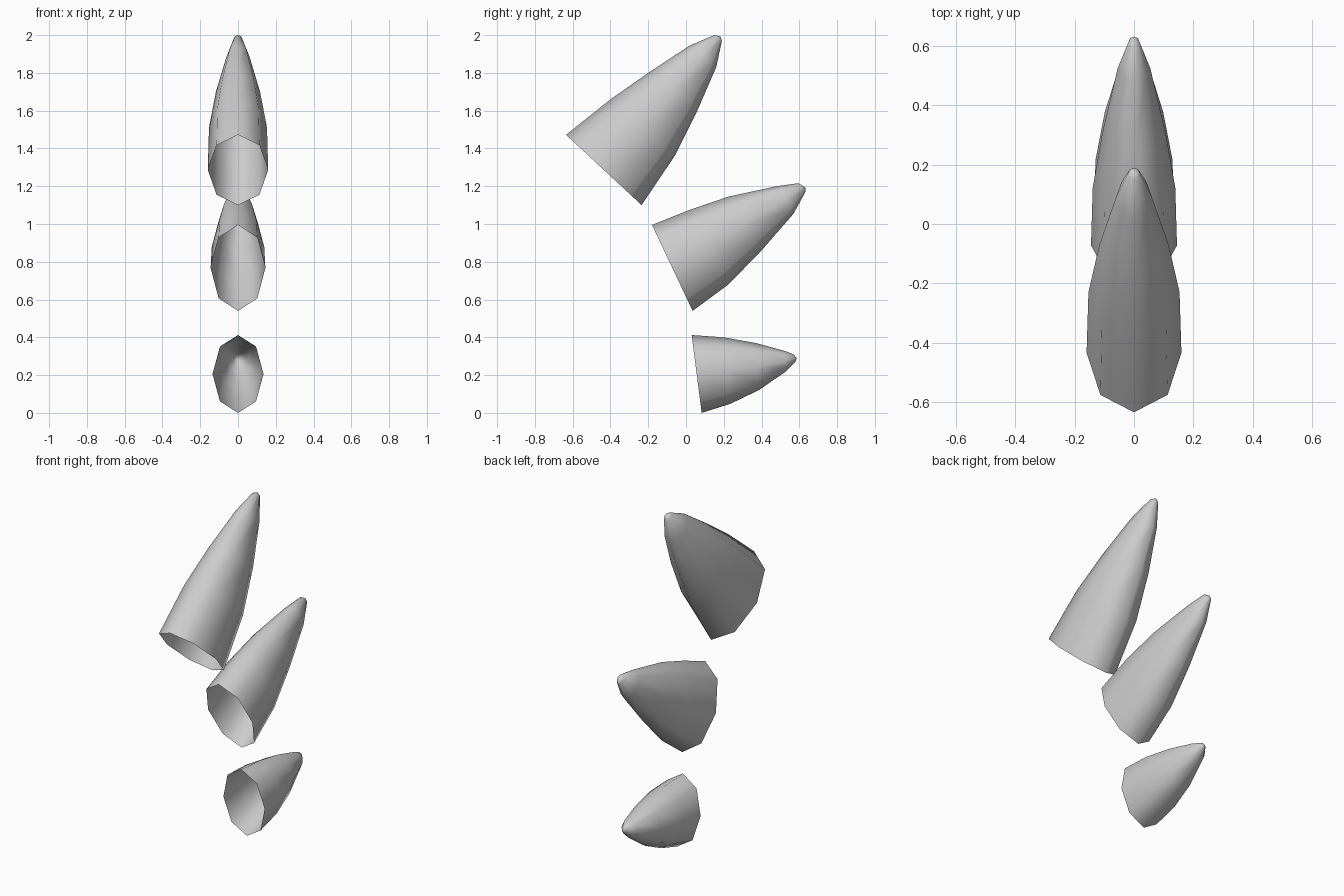
import bpy, bmesh
from math import cos, sin, tau

if "Cube" in bpy.data.objects:
    bpy.data.objects.remove(bpy.data.objects["Cube"])

SIDES = 8
WIDTH = [1.0, 0.96, 0.73, 0.38, 0.13]  # half-width taper, base to tip


def spike(name, half_width, top, bottom, tip):
    """Open octagonal cone lofted between a top and a bottom (y, z) edge."""
    bm = bmesh.new()
    rings = []
    for (y0, z0), (y1, z1), w in zip(top, bottom, WIDTH):
        cy, cz, dy, dz = (y0 + y1) / 2, (z0 + z1) / 2, (y0 - y1) / 2, (z0 - z1) / 2
        ring = []
        for i in range(SIDES):
            a = tau * i / SIDES
            ring.append(bm.verts.new((half_width * w * sin(a),
                                      cy + dy * cos(a), cz + dz * cos(a))))
        rings.append(ring)
    end = bm.verts.new((0, *tip))
    for i in range(SIDES):
        j = (i + 1) % SIDES
        for a, b in zip(rings, rings[1:]):
            bm.faces.new((a[i], a[j], b[j], b[i]))
        bm.faces.new((rings[-1][i], rings[-1][j], end))
    # The base stays open, so orient faces away from the spike's own axis
    bmesh.ops.recalc_face_normals(bm, faces=bm.faces)
    tip_face = end.link_faces[0]
    axis = end.co - sum((v.co for v in rings[0]), end.co * 0) / SIDES
    if tip_face.normal.dot(axis) < 0:
        bmesh.ops.reverse_faces(bm, faces=bm.faces)
    for f in bm.faces:
        f.smooth = True
    mesh = bpy.data.meshes.new(name)
    bm.to_mesh(mesh)
    bm.free()
    bpy.context.collection.objects.link(bpy.data.objects.new(name, mesh))


# Largest spike at the top
spike("upper_spike", 0.16,
      [(-0.635, 1.472), (-0.40, 1.66), (-0.20, 1.80), (0.02, 1.945), (0.15, 2.0)],
      [(-0.235, 1.10), (-0.06, 1.36), (0.06, 1.60), (0.16, 1.83), (0.19, 1.97)],
      (0.182, 1.993))

# Middle spike
spike("middle_spike", 0.145,
      [(-0.18, 0.995), (0.02, 1.075), (0.225, 1.145), (0.48, 1.20), (0.595, 1.216)],
      [(0.035, 0.54), (0.225, 0.68), (0.40, 0.86), (0.57, 1.055), (0.632, 1.17)],
      (0.632, 1.192))

# Smallest spike at the bottom
spike("lower_spike", 0.135,
      [(0.03, 0.412), (0.20, 0.40), (0.37, 0.37), (0.525, 0.327), (0.57, 0.31)],
      [(0.083, 0.0), (0.235, 0.048), (0.385, 0.12), (0.53, 0.22), (0.58, 0.27)],
      (0.586, 0.29))
